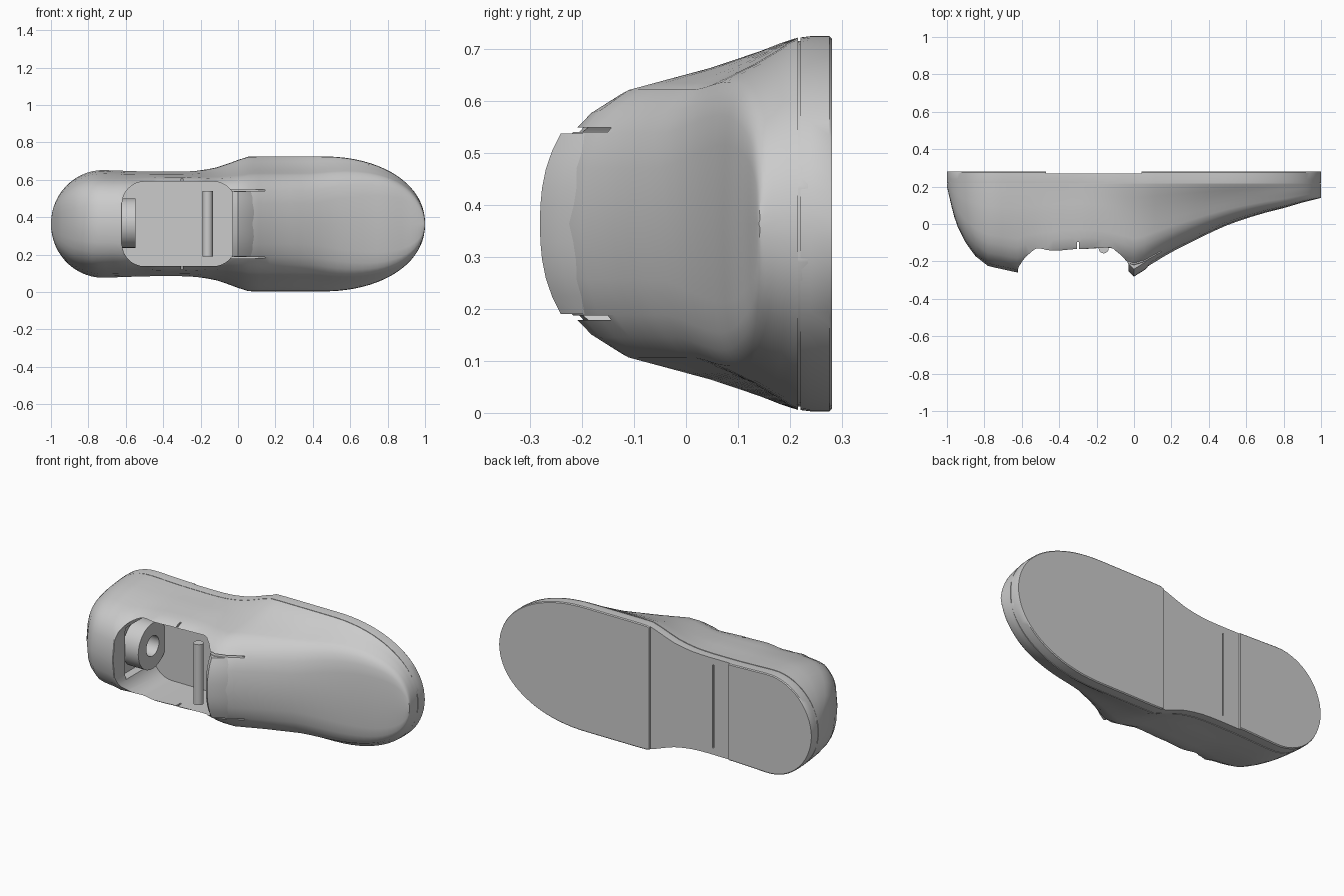
import bpy, bmesh, math
from mathutils import Vector, Matrix

MID = 0.364  # height of the long axis
cube = bpy.data.objects.get("Cube")
if cube:
    bpy.data.objects.remove(cube, do_unlink=True)

grey = bpy.data.materials.new("plain_grey")
grey.use_nodes = True
grey.diffuse_color = (0.6, 0.6, 0.6, 1)
grey.node_tree.nodes["Principled BSDF"].inputs["Base Color"].default_value = (0.6, 0.6, 0.6, 1)


def lerp(table, x):
    """Piecewise linear lookup."""
    if x <= table[0][0]:
        return table[0][1]
    for (a, p), (b, q) in zip(table, table[1:]):
        if x <= b:
            return p + (q - p) * (x - a) / (b - a)
    return table[-1][1]


def ramp(x, a, b):
    return min(1, max(0, (x - a) / (b - a)))


WIDTH = [(-.72, .288), (-.5, .28), (-.3, .279), (-.2, .285), (-.1, .305),
         (0, .342), (.06, .361), (.5, .361)]
CREST = [(-1, .2), (-.97, .07), (-.95, 0), (-.9, -.1), (-.85, -.17), (-.78, -.225),
         (-.62, -.26), (-.57, -.23), (-.5, -.21), (-.4, -.193), (-.3, -.182), (-.2, -.187),
         (-.1, -.215), (0, -.258), (.04, -.248), (.1, -.21), (.2, -.15), (.3, -.1), (.4, -.05),
         (.5, -.005), (.6, .03), (.7, .06), (.8, .085), (.9, .115), (1, .14)]
# Share of the half width left at each share of the height
INSTEP = [(0, 1), (.08, .97), (.16, .93), (.37, .84), (.72, .72), (.84, .61),
          (.92, .49), (.97, .3), (1, 0)]
BOXY = [(0, 1), (.16, .98), (.37, .96), (.72, .9), (.84, .85), (.92, .77), (.97, .6), (1, 0)]
ROUND = [(0, 1), (.16, .98), (.37, .94), (.6, .86), (.72, .8), (.84, .69), (.92, .54),
         (.97, .35), (1, 0)]
LEVELS = [0, .08, .16, .27, .37, .5, .62, .72, .84, .92, .97, 1]


def half_width(x):
    w = lerp(WIDTH, x)
    if x < -.72:
        w *= math.sqrt(max(0, 1 - ((-.72 - x) / .28) ** 2))
    if x > .45:
        w *= max(0, 1 - ((x - .45) / .55) ** 2.1) ** .47
    return max(w, .012)


def shade(ob):
    bpy.ops.object.select_all(action='DESELECT')
    ob.select_set(True)
    bpy.context.view_layer.objects.active = ob
    bpy.ops.object.shade_smooth_by_angle(angle=math.radians(30))


def finish(name, bm):
    bmesh.ops.recalc_face_normals(bm, faces=bm.faces)
    me = bpy.data.meshes.new(name)
    bm.to_mesh(me)
    bm.free()
    me.materials.append(grey)
    ob = bpy.data.objects.new(name, me)
    bpy.context.collection.objects.link(ob)
    shade(ob)
    return ob


def skin(name, sections):
    """Skin a row of closed cross-sections and cap both ends."""
    bm = bmesh.new()
    rings = [[bm.verts.new(p) for p in section] for section in sections]
    for a, b in zip(rings, rings[1:]):
        for i in range(len(a)):
            j = (i + 1) % len(a)
            bm.faces.new((a[i], a[j], b[j], b[i]))
    bm.faces.new(rings[0])
    bm.faces.new(rings[-1])
    return finish(name, bm)


def loft(name, stations, section):
    """Skin mirrored half sections given as (y, half width) along x."""
    sections = []
    for x in stations:
        half = section(x)
        other = [(y, -z) for y, z in reversed(half) if z > 0]
        sections.append([(x, y, MID + z) for y, z in half + other])
    return skin(name, sections)


def rounded_box(name, lo, hi, radius=0):
    """Box with the edges along y rounded."""
    lo, hi = Vector(lo), Vector(hi)
    bm = bmesh.new()
    bmesh.ops.create_cube(bm, size=1)
    for v in bm.verts:
        v.co = (lo + hi) / 2 + Vector(a * b for a, b in zip(v.co, hi - lo))
    if radius:
        edges = [e for e in bm.edges
                 if abs((e.verts[0].co - e.verts[1].co).normalized().y) > .9]
        bmesh.ops.bevel(bm, geom=edges, offset=radius, segments=8, profile=.5, affect='EDGES')
    return finish(name, bm)


def cylinder(name, radius, length, centre, turn, sides=32):
    bm = bmesh.new()
    bmesh.ops.create_cone(bm, cap_ends=True, segments=sides, radius1=radius, radius2=radius,
                          depth=length, matrix=Matrix.Translation(centre) @ turn)
    return finish(name, bm)


def cut(ob, cutter):
    mod = ob.modifiers.new("cut", 'BOOLEAN')
    mod.operation, mod.solver, mod.object = 'DIFFERENCE', 'EXACT', cutter
    bpy.context.view_layer.objects.active = ob
    bpy.ops.object.modifier_apply(modifier=mod.name)
    bpy.data.objects.remove(cutter, do_unlink=True)


# Stations bunch up at the rounded ends
stations = [-math.cos(math.pi * i / 56) for i in range(57)]


def upper_section(x):
    """Round heel, boxy arch, sloping instep, boxy toe wall."""
    heel = 1 - ramp(x, -.65, -.42)
    instep = ramp(x, -.25, .02) * (1 - ramp(x, .4, .95))
    w, top = half_width(x) * .993, lerp(CREST, x)
    return [(.216 + (top - .216) * t,
             w * (heel * lerp(ROUND, t) + instep * lerp(INSTEP, t)
                  + (1 - heel - instep) * lerp(BOXY, t)))
            for t in LEVELS]


def slab(y0, y1, scale=1):
    def section(x):
        w = half_width(x) * scale
        e = min(.005, w / 2)
        return [(y0, w - e / 2), (y0 + .02, w), (y1 - e, w), (y1, w - e)]
    return section


# Upper body, with the foot opening, heel pocket, tongue slits and rim notches
upper = loft("upper", stations, upper_section)
cut(upper, rounded_box("opening_cutter", (-.62, -.5, MID - .226), (-.012, .11, MID + .226), .12))
cut(upper, rounded_box("pocket_cutter", (-.66, -.15, MID - .15), (-.5, .109, MID + .15)))
for s in (-1, 1):
    z = MID + s * .181
    cut(upper, rounded_box("slit_cutter", (-.05, -.5, z - .004), (.145, -.14, z + .004)))
    z = MID + s * .235
    cut(upper, rounded_box("notch_cutter", (-.304, -.5, z - .04), (-.294, -.095, z + .04)))
shade(upper)

# Sole, with a narrow recessed seam between it and the upper
loft("sole_seam", [x * .992 for x in stations], slab(.2, .24, .975))
sole = loft("sole", stations, slab(.22, .281))
cut(sole, rounded_box("arch_cutter", (-.47, .27, -.2), (.04, .4, 1)))
cut(sole, rounded_box("groove_cutter", (-.367, .262, MID - .24), (-.359, .4, MID + .24)))
shade(sole)

# Tongue: a sloped plate standing proud of the instep, dropping to the slits
outline = [(0, -.281), (-.03, -.252), (-.03, -.22), (.08, -.14), (.12, -.175), (.06, -.244)]
skin("tongue", [[(x, y + .04 * abs(u) ** 2.5, MID + .174 * u) for x, y in outline]
                for u in [i / 5 - 1 for i in range(11)]])

# Ring at the heel and bar across the instep
along_x = Matrix.Rotation(math.pi / 2, 4, 'Y')
ring = cylinder("heel_ring", .132, .1, (-.597, 0, MID + .004), along_x)
cut(ring, cylinder("ring_hole_cutter", .058, .3, (-.597, 0, MID + .004), along_x))
shade(ring)
cylinder("cross_bar", .027, .35, (-.162, -.13, MID + .001), Matrix.Identity(4), 16)
